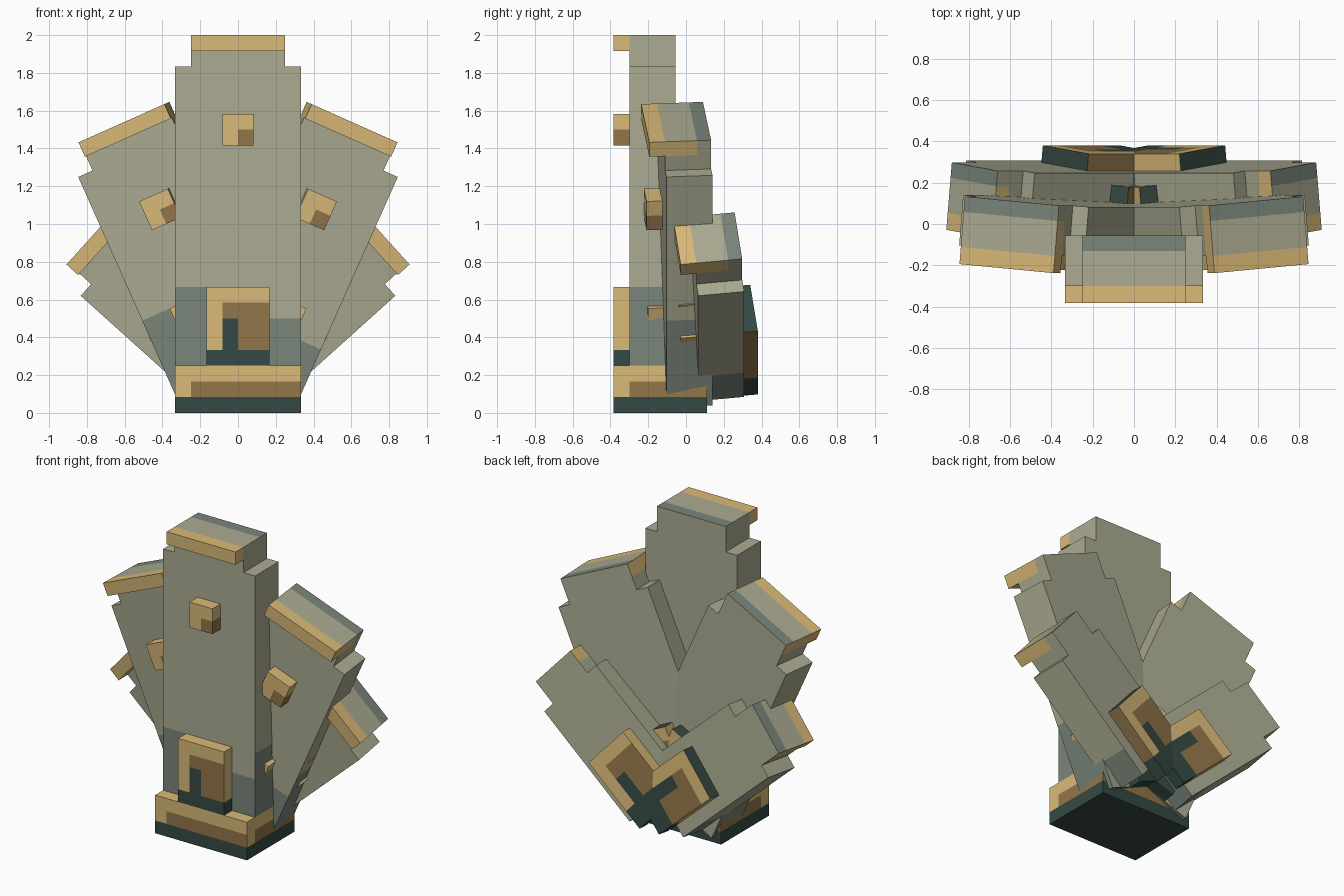
import bpy, bmesh, math
from mathutils import Matrix, Vector

cube = bpy.data.objects.get("Cube")
if cube:
    bpy.data.objects.remove(cube, do_unlink=True)

U = 1 / 12            # grid unit of the design
FRONT, BACK = -0.30, -0.055   # body depth of a blade in its own frame


def linear(c):
    c /= 255
    return c / 12.92 if c <= 0.04045 else ((c + 0.055) / 1.055) ** 2.4


def material(name, *rgb):
    m = bpy.data.materials.new(name)
    col = [linear(c) for c in rgb] + [1]
    m.diffuse_color = col
    m.use_nodes = True
    bsdf = next(n for n in m.node_tree.nodes if n.type == 'BSDF_PRINCIPLED')
    bsdf.inputs["Base Color"].default_value = col
    bsdf.inputs["Roughness"].default_value = 0.9
    return m


OLIVE, SLATE, TAN, BROWN, DARK = range(5)
MATS = [material("olive stone", 171, 171, 146),
        material("slate green", 122, 134, 123),
        material("tan trim", 218, 186, 120),
        material("brown trim", 146, 118, 74),
        material("dark green", 53, 73, 67)]


def slab(name, outline, y0, y1, matrix, rule, cuts=()):
    """Extrude an x-z outline from y0 to y1, slice it, colour faces by rule."""
    bm = bmesh.new()
    face = bm.faces.new([bm.verts.new((x, y0, z)) for x, z in outline])
    ext = bmesh.ops.extrude_face_region(bm, geom=[face])
    bmesh.ops.translate(bm, vec=(0, y1 - y0, 0),
                        verts=[v for v in ext["geom"] if isinstance(v, bmesh.types.BMVert)])
    for axis, value in cuts:
        co, no = Vector((0, 0, 0)), Vector((0, 0, 0))
        co[axis], no[axis] = value, 1
        bmesh.ops.bisect_plane(bm, geom=bm.verts[:] + bm.edges[:] + bm.faces[:],
                               plane_co=co, plane_no=no)
    bmesh.ops.recalc_face_normals(bm, faces=bm.faces[:])
    for f in bm.faces:
        f.material_index = rule(f.calc_center_median(), f.normal)
    mesh = bpy.data.meshes.new(name)
    bm.to_mesh(mesh)
    bm.free()
    for m in MATS:
        mesh.materials.append(m)
    ob = bpy.data.objects.new(name, mesh)
    ob.matrix_world = matrix
    bpy.context.collection.objects.link(ob)
    return ob


def rect(w, z0, z1):
    return [(-w, z0), (w, z0), (w, z1), (-w, z1)]


def panel(name, z0, z1, y0, y1, matrix, side):
    """Framed plate; side is -1 when it faces the front, 1 for the back."""
    foot = z0 + (U if side < 0 else 1.6 * U)
    stripe = z0 + (3 * U if side < 0 else 3.8 * U)

    def rule(c, n):
        x = -side * c.x               # left to right as seen by the viewer
        if n.z > 0.9:
            return TAN if side < 0 else DARK
        if c.z < foot:
            return DARK
        if abs(n.y) < 0.9:
            return TAN if side < 0 or c.x < 0 else BROWN
        if -U < x < 0 and c.z < stripe:
            return DARK
        return BROWN if x > -U and c.z < z1 - U else TAN
    slab(name, rect(2 * U, z0, z1), y0, y1, matrix, rule,
         [(0, -U), (0, 0), (0, U), (2, foot), (2, stripe), (2, z1 - U)])


def blade(name, angle, yaw, loc, half, bottom, slate_top, front_panel, back_panel):
    m = (Matrix.Translation(loc) @ Matrix.Rotation(math.radians(angle), 4, 'Y')
         @ Matrix.Rotation(math.radians(yaw), 4, 'Z'))
    low = slate_top - 2 * U
    head = half - U       # half width of the narrower top

    # stepped body with a slate foot and a slate strip along the rear of the top
    def body_rule(c, n):
        if n.z > 0.9 and c.z > 1.95:
            return SLATE if c.y > -0.13 else OLIVE
        if angle and abs(n.x) > 0.9 and c.z > 23 * U and (n.x < 0 or c.y < -0.13):
            return TAN
        if n.y > 0.9:
            return OLIVE
        if c.z < (low if n.y < -0.9 and c.x > 2 * U else slate_top):
            return SLATE
        return OLIVE
    outline = [(-half, bottom), (half, bottom), (half, 22 * U), (head, 22 * U),
               (head, 2), (-head, 2), (-head, 22 * U), (-half, 22 * U)]
    slab(name + "_body", outline, FRONT, BACK, m, body_rule,
         [(0, 2 * U), (1, -0.13), (2, low), (2, slate_top), (2, 23 * U)])

    # overhanging brow along the top edge
    slab(name + "_brow", rect(head, 23 * U, 2), FRONT - U, FRONT, m, lambda c, n: TAN)

    # square stud with a darker lower corner
    slab(name + "_stud", rect(U, 17 * U, 19 * U), FRONT - U, FRONT, m,
         lambda c, n: BROWN if c.x > 0 and c.z < 18 * U and n.z > -0.9 else TAN,
         [(0, 0), (2, 18 * U), (1, FRONT - U / 2)])

    panel(name + "_front_panel", *front_panel, FRONT - U, FRONT, m, -1)
    if back_panel:
        panel(name + "_back_panel", *back_panel, BACK, BACK + U, m, 1)


# Central upright blade
blade("centre", 0, 0, (0, 0, 0), 4 * U, 3 * U, 8 * U, (3 * U, 8 * U), None)

# Two pairs of blades fanned out behind it, the outer pair narrower
for side, s in (("left", 1), ("right", -1)):
    blade(side + "_inner", 24 * s, 5 * s, (-0.227 * s, 0.166, -0.28), 4 * U,
          6 * U, 12 * U, (6 * U, 12 * U), (6 * U, 12 * U))
    blade(side + "_outer", 48 * s, 7 * s, (-0.72 * s, 0.332, -0.395), 3 * U,
          12 * U, 14.3 * U, (12 * U, 17 * U), (11 * U, 17 * U))


# Base block
def base_rule(c, n):
    if c.z < U:
        return DARK
    if n.z > 0.9 or c.z > 2 * U:
        return TAN
    if n.y < -0.9:
        return BROWN if c.x > -3 * U else TAN
    return BROWN if c.y > FRONT else TAN


slab("base", rect(4 * U, 0, 3 * U), FRONT - U, 0.112, Matrix.Identity(4), base_rule,
     [(0, -3 * U), (1, FRONT), (2, U), (2, 2 * U)])
